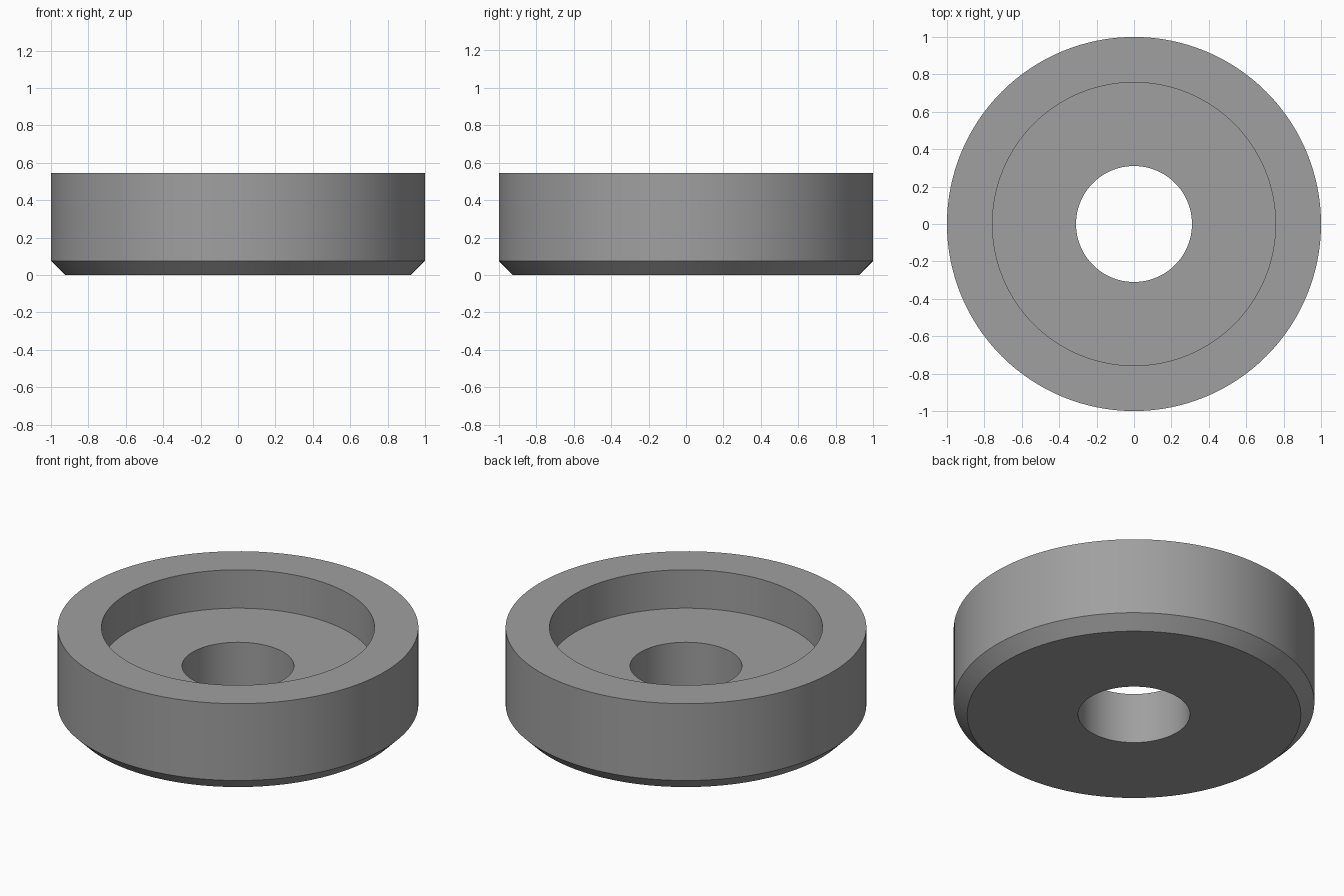
import bpy
import bmesh
import math

if "Cube" in bpy.data.objects:
    bpy.data.objects.remove(bpy.data.objects["Cube"])

SEGMENTS = 128

# Closed cross-section as (radius, height), revolved around the z axis
PROFILE = [
    (0.31, 0.0),     # bore, bottom edge
    (0.925, 0.0),    # underside
    (1.0, 0.075),    # chamfer
    (1.0, 0.545),    # outer wall
    (0.757, 0.545),  # rim
    (0.757, 0.31),   # recess wall
    (0.31, 0.31),    # recess floor
]

bm = bmesh.new()
rings = []
for i in range(SEGMENTS):
    a = 2 * math.pi * i / SEGMENTS
    rings.append([bm.verts.new((r * math.cos(a), r * math.sin(a), z))
                  for r, z in PROFILE])
n = len(PROFILE)
for i in range(SEGMENTS):
    p, q = rings[i], rings[(i + 1) % SEGMENTS]
    for j in range(n):
        k = (j + 1) % n
        bm.faces.new((p[j], q[j], q[k], p[k]))
bmesh.ops.recalc_face_normals(bm, faces=bm.faces)

mesh = bpy.data.meshes.new("recessed_ring")
bm.to_mesh(mesh)
bm.free()

# Plain grey finish
grey = bpy.data.materials.new("grey")
grey.diffuse_color = (0.35, 0.35, 0.35, 1.0)
grey.use_nodes = True
grey.node_tree.nodes["Principled BSDF"].inputs["Base Color"].default_value = grey.diffuse_color
mesh.materials.append(grey)

ring = bpy.data.objects.new("recessed_ring", mesh)
bpy.context.collection.objects.link(ring)

# Smooth walls, sharp rims
bpy.context.view_layer.objects.active = ring
ring.select_set(True)
bpy.ops.object.shade_smooth_by_angle(angle=math.radians(30))
